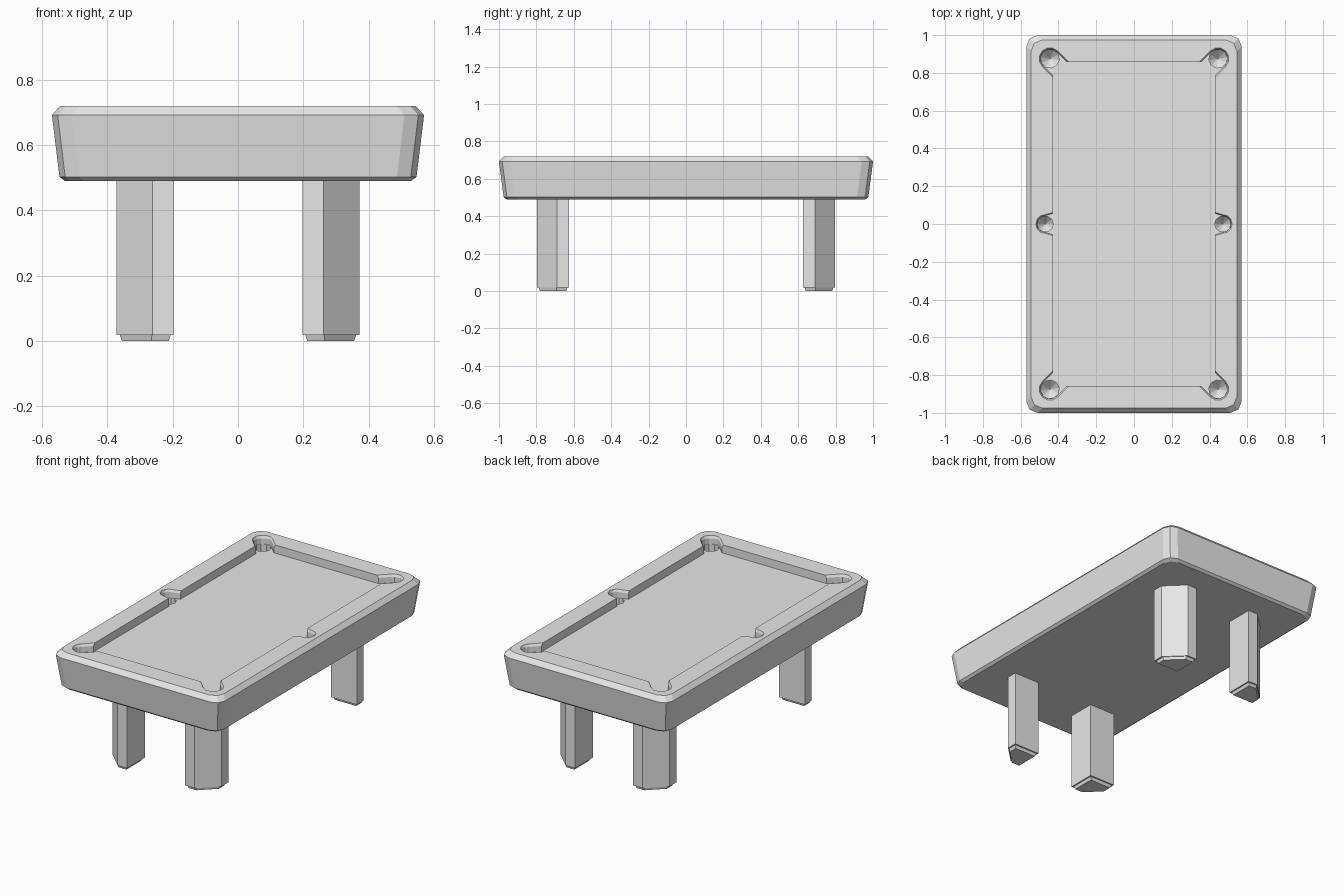
import bpy, bmesh
from math import sin, cos, pi, atan2
from mathutils import Vector

cube = bpy.data.objects.get("Cube")
if cube:
    bpy.data.objects.remove(cube, do_unlink=True)

grey = bpy.data.materials.new("plain grey")
grey.use_nodes = True
grey.diffuse_color = (0.8, 0.8, 0.8, 1)
grey.node_tree.nodes["Principled BSDF"].inputs["Base Color"].default_value = (0.8, 0.8, 0.8, 1)


def loft(name, rings):
    """Skin a stack of (outline, z) rings and cap both ends."""
    bm = bmesh.new()
    loops = [[bm.verts.new((x, y, z)) for x, y in pts] for pts, z in rings]
    n = len(loops[0])
    for a, b in zip(loops, loops[1:]):
        for i in range(n):
            j = (i + 1) % n
            bm.faces.new((a[i], a[j], b[j], b[i]))
    bm.faces.new(loops[0])
    bm.faces.new(loops[-1])
    bmesh.ops.recalc_face_normals(bm, faces=bm.faces)
    mesh = bpy.data.meshes.new(name)
    bm.to_mesh(mesh)
    bm.free()
    mesh.materials.append(grey)
    obj = bpy.data.objects.new(name, mesh)
    bpy.context.collection.objects.link(obj)
    return obj


def arc(cx, cy, r, start, end, steps):
    angles = [start + (end - start) * i / steps for i in range(steps + 1)]
    return [(cx + r * cos(a), cy + r * sin(a)) for a in angles]


def rounded(hx, hy, r=0.06):
    pts = []
    for k, (sx, sy) in enumerate([(1, 1), (-1, 1), (-1, -1), (1, -1)]):
        pts += arc(sx * (hx - r), sy * (hy - r), r, k * pi / 2, (k + 1) * pi / 2, 2)
    return pts


def place(pts, centre, angle, scale=1):
    """Turn a local outline to face outward at a pocket centre."""
    c, s = cos(angle), sin(angle)
    return [(centre[0] + scale * (u * c - v * s), centre[1] + scale * (u * s + v * c))
            for u, v in pts]


def cut(target, cutter):
    cutter.hide_render = True
    mod = target.modifiers.new("cut", "BOOLEAN")
    mod.operation = "DIFFERENCE"
    mod.solver = "EXACT"
    mod.object = cutter
    bpy.context.view_layer.objects.active = target
    bpy.ops.object.modifier_apply(modifier=mod.name)
    bpy.data.objects.remove(cutter, do_unlink=True)


TOP, BED = 0.72, 0.67

# Table body with flared sides and bevelled rims
body = loft("table_body", [
    (rounded(0.53, 0.96), 0.49),
    (rounded(0.547, 0.975), 0.503),
    (rounded(0.57, 1.0), 0.692),
    (rounded(0.545, 0.975), TOP)])

# Sunken playing bed
bed = [(0.43, 0.857), (-0.43, 0.857), (-0.43, -0.857), (0.43, -0.857)]
cut(body, loft("bed_cutter", [(bed, BED), (bed, 0.8)]))

# Pockets: a throat through the rail with a flared lip, and a hole with a bowl floor
pockets = [(0.445 * sx, 0.875 * sy, atan2(sy, sx), 0.05, 0.05, -0.085)
           for sx in (1, -1) for sy in (1, -1)]
pockets += [(0.47 * sx, 0, atan2(0, sx), 0.043, 0.06, -0.06) for sx in (1, -1)]
for x, y, angle, r, mouth, inner in pockets:
    throat = arc(0, 0, r, -pi / 2, pi / 2, 6) + [(inner, mouth), (inner, -mouth)]
    straight = place(throat, (x, y), angle)
    flared = place(throat, (x, y), angle, 1.15)
    cut(body, loft("throat_cutter", [(straight, BED), (straight, 0.705),
                                     (flared, TOP), (flared, 0.8)]))
    ring = arc(0, 0, r * 0.98, 0, 2 * pi, 10)[:-1]
    hole = place(ring, (x, y), angle)
    cut(body, loft("hole_cutter", [(place(ring, (x, y), angle, 0.04), 0.565),
                                   (hole, 0.61), (hole, 0.8)]))

# Legs: square posts with the outer corner cut off, each on a small foot
post = [(0.197, 0.625), (0.372, 0.625), (0.372, 0.69), (0.262, 0.797), (0.197, 0.797)]
mid = Vector((0.28, 0.71))


def shrink(pts, k):
    return [tuple(mid + (Vector(p) - mid) * k) for p in pts]


for side, sx in (("left", 1), ("right", -1)):
    for end, sy in (("back", 1), ("front", -1)):
        def at(pts):
            return [(px * sx, py * sy) for px, py in pts]
        loft(f"{end}_{side}_leg", [(at(post), 0.018), (at(post), 0.495)])
        loft(f"{end}_{side}_foot", [(at(shrink(post, 0.82)), 0),
                                    (at(shrink(post, 0.9)), 0.02)])
